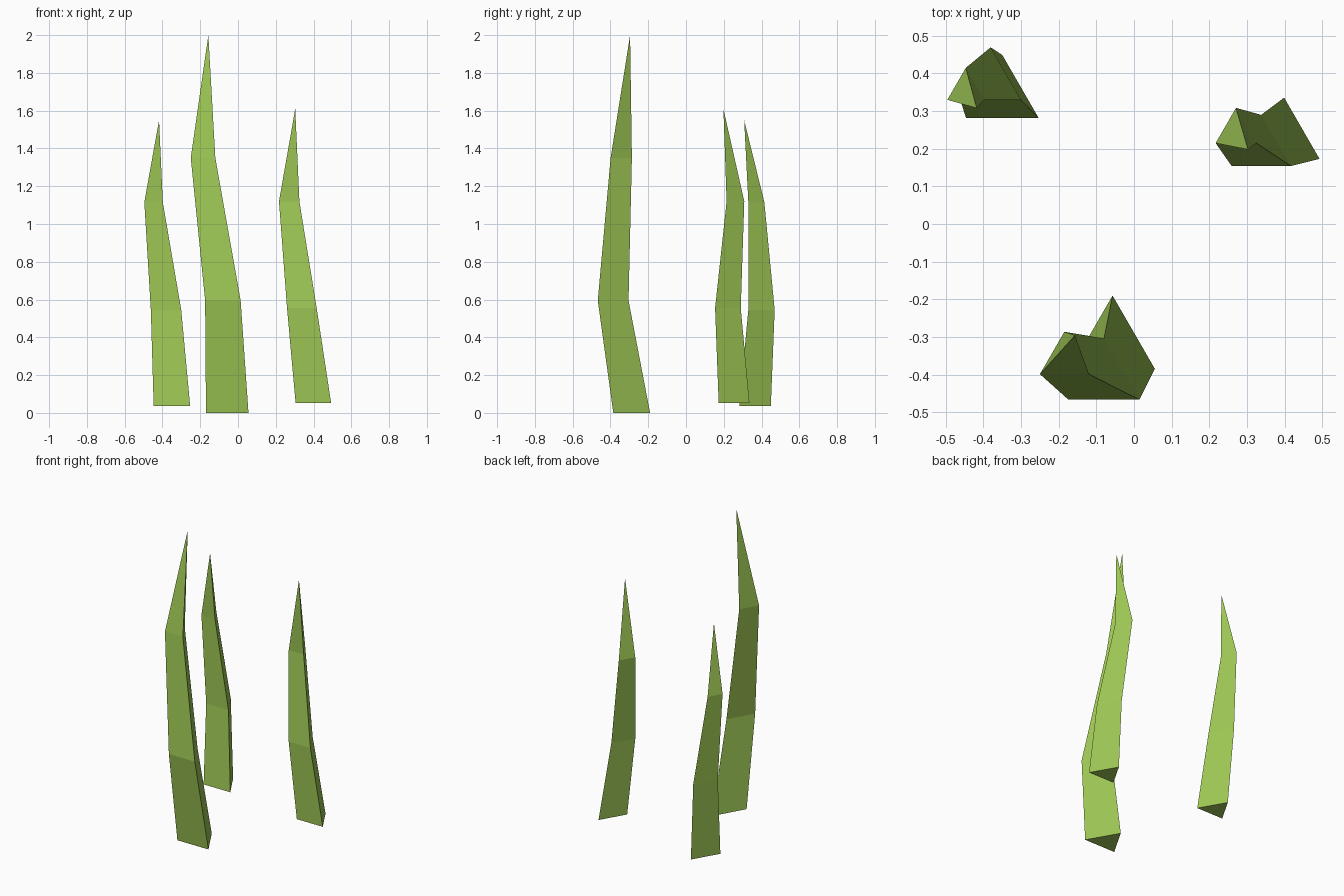
import bpy
import bmesh
import math

if "Cube" in bpy.data.objects:
    bpy.data.objects.remove(bpy.data.objects["Cube"])

green = bpy.data.materials.new("grass_green")
green.diffuse_color = (0.34, 0.57, 0.09, 1.0)
green.use_nodes = True
green.node_tree.nodes["Principled BSDF"].inputs["Base Color"].default_value = green.diffuse_color


def grass_blade(name, sections, tip):
    """Loft equilateral triangles (centre x, front y, z, width) up to a pointed tip."""
    bm = bmesh.new()
    rings = []
    for x, y, z, w in sections:
        depth = w * math.sqrt(3) / 2
        corners = [(x - w / 2, y, z), (x + w / 2, y, z), (x, y + depth, z)]
        rings.append([bm.verts.new(c) for c in corners])
    top = bm.verts.new(tip)
    bm.faces.new(rings[0][::-1])
    for lower, upper in zip(rings, rings[1:]):
        for i in range(3):
            j = (i + 1) % 3
            bm.faces.new((lower[i], lower[j], upper[j], upper[i]))
    for i in range(3):
        bm.faces.new((rings[-1][i], rings[-1][(i + 1) % 3], top))
    bmesh.ops.recalc_face_normals(bm, faces=bm.faces[:])
    mesh = bpy.data.meshes.new(name)
    bm.to_mesh(mesh)
    bm.free()
    mesh.materials.append(green)
    obj = bpy.data.objects.new(name, mesh)
    bpy.context.collection.objects.link(obj)


# Tall blade at the front
grass_blade("tall_blade",
            [(-0.057, -0.385, 0.0, 0.225), (-0.08, -0.467, 0.595, 0.188),
             (-0.185, -0.399, 1.35, 0.13)],
            (-0.157, -0.296, 2.0))

# Short blade at the back left
grass_blade("left_blade",
            [(-0.35, 0.282, 0.037, 0.193), (-0.381, 0.33, 0.545, 0.161),
             (-0.447, 0.33, 1.115, 0.098)],
            (-0.418, 0.308, 1.55))

# Short blade at the back right
grass_blade("right_blade",
            [(0.399, 0.173, 0.052, 0.188), (0.338, 0.154, 0.555, 0.157),
             (0.271, 0.215, 1.12, 0.108)],
            (0.303, 0.198, 1.61))
